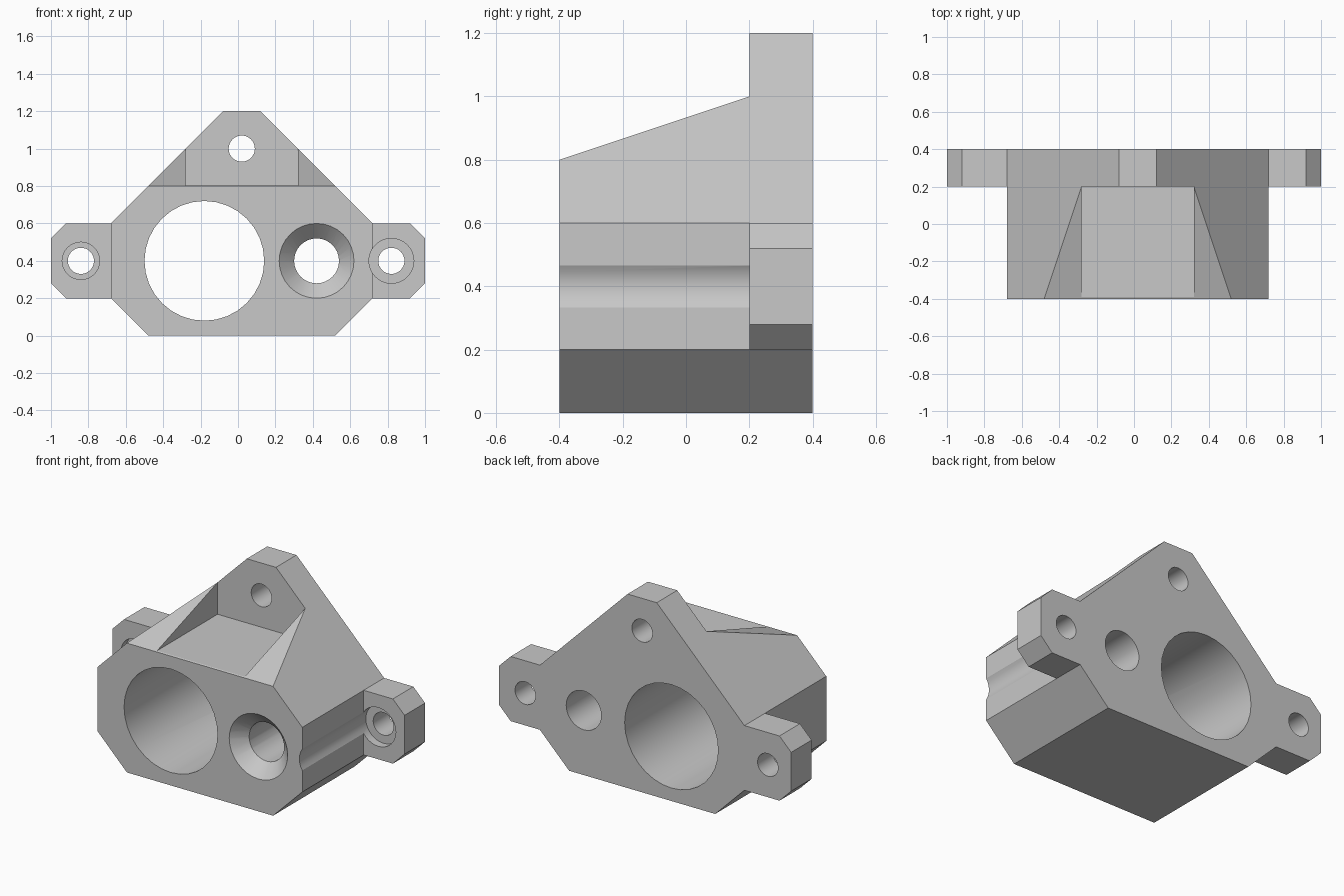
import bpy, bmesh, math
from mathutils import Matrix

if "Cube" in bpy.data.objects:
    bpy.data.objects.remove(bpy.data.objects["Cube"], do_unlink=True)

FRONT, FLANGE, BACK = -0.4, 0.2, 0.4
MID_Z = 0.4


def make_object(name, bm):
    bmesh.ops.recalc_face_normals(bm, faces=bm.faces)
    mesh = bpy.data.meshes.new(name)
    bm.to_mesh(mesh)
    bm.free()
    obj = bpy.data.objects.new(name, mesh)
    bpy.context.collection.objects.link(obj)
    return obj


def prism(name, points, start, end, axis="y"):
    """Extrude a profile: (x, z) along y, or (y, z) along x."""
    bm = bmesh.new()
    place = (lambda a, b: (a, start, b)) if axis == "y" else (lambda a, b: (start, a, b))
    face = bm.faces.new([bm.verts.new(place(a, b)) for a, b in points])
    grown = bmesh.ops.extrude_face_region(bm, geom=[face])["geom"]
    move = (0, end - start, 0) if axis == "y" else (end - start, 0, 0)
    bmesh.ops.translate(bm, vec=move, verts=[v for v in grown if isinstance(v, bmesh.types.BMVert)])
    return make_object(name, bm)


def box(name, x0, x1, y0, y1, z0, z1):
    return prism(name, [(x0, z0), (x1, z0), (x1, z1), (x0, z1)], y0, y1)


def bore(name, x, z, r_front, r_back=None, y0=-0.5, y1=0.5):
    """Round cutter running from front to back."""
    bm = bmesh.new()
    turn = Matrix.Translation((x, (y0 + y1) / 2, z)) @ Matrix.Rotation(-math.pi / 2, 4, "X")
    bmesh.ops.create_cone(bm, cap_ends=True, segments=32, radius1=r_front,
                          radius2=r_back or r_front, depth=y1 - y0, matrix=turn)
    return make_object(name, bm)


def cut(target, cutter):
    cutter.hide_render = True
    mod = target.modifiers.new("cut", "BOOLEAN")
    mod.operation = "DIFFERENCE"
    mod.solver = "EXACT"
    mod.object = cutter
    graph = bpy.context.evaluated_depsgraph_get()
    mesh = bpy.data.meshes.new_from_object(target.evaluated_get(graph))
    target.modifiers.clear()
    target.data = mesh
    bpy.data.objects.remove(cutter, do_unlink=True)


# Full-depth blank with the flange outline
outline = [(-0.48, 0), (0.52, 0), (0.72, 0.2), (0.92, 0.2), (1, 0.28), (1, 0.52),
           (0.92, 0.6), (0.72, 0.6), (0.12, 1.2), (-0.08, 1.2), (-0.68, 0.6),
           (-0.92, 0.6), (-1, 0.52), (-1, 0.28), (-0.92, 0.2), (-0.68, 0.2)]
bracket = prism("mounting_block", outline, FRONT, BACK)

# Clear the space in front of the two ears
cut(bracket, box("right_ear_clearance", -1.2, -0.68, -0.6, FLANGE, -0.2, 1.4))
cut(bracket, box("left_ear_clearance", 0.72, 1.2, -0.6, FLANGE, -0.2, 1.4))

# Sloping top, then the flat pocket between the two side gussets
slope = [(-0.7, 0.7), (FLANGE, 1.0), (FLANGE, 1.4), (-0.7, 1.4)]
cut(bracket, prism("top_slope", slope, -1, 1, axis="x"))
cut(bracket, box("top_pocket", -0.28, 0.32, -0.6, FLANGE, 0.803, 1.4))

# Main bore, and the smaller bore with its countersink
cut(bracket, bore("main_bore", -0.18, MID_Z, 0.32))
cut(bracket, bore("small_bore", 0.42, MID_Z, 0.12))
cut(bracket, bore("countersink", 0.42, MID_Z, 0.25, 0.12, y0=-0.45, y1=-0.32))

# Screw holes; the left counterbore also grooves the side of the body
for x, z in ((-0.84, MID_Z), (0.82, MID_Z), (0.02, 1.0)):
    cut(bracket, bore("screw_hole", x, z, 0.07))
for x, r in ((-0.84, 0.1), (0.82, 0.12)):
    cut(bracket, bore("counterbore", x, MID_Z, r, y1=0.25))

# Plain grey
grey = bpy.data.materials.new("light_grey")
grey.use_nodes = True
colour = (0.58, 0.58, 0.58, 1)
grey.diffuse_color = colour
grey.node_tree.nodes["Principled BSDF"].inputs["Base Color"].default_value = colour
bracket.data.materials.clear()
bracket.data.materials.append(grey)
for face in bracket.data.polygons:
    face.material_index = 0

# Smooth bores, crisp edges
bpy.ops.object.select_all(action="DESELECT")
bracket.select_set(True)
bpy.context.view_layer.objects.active = bracket
bpy.ops.object.shade_smooth_by_angle(angle=math.radians(15))
